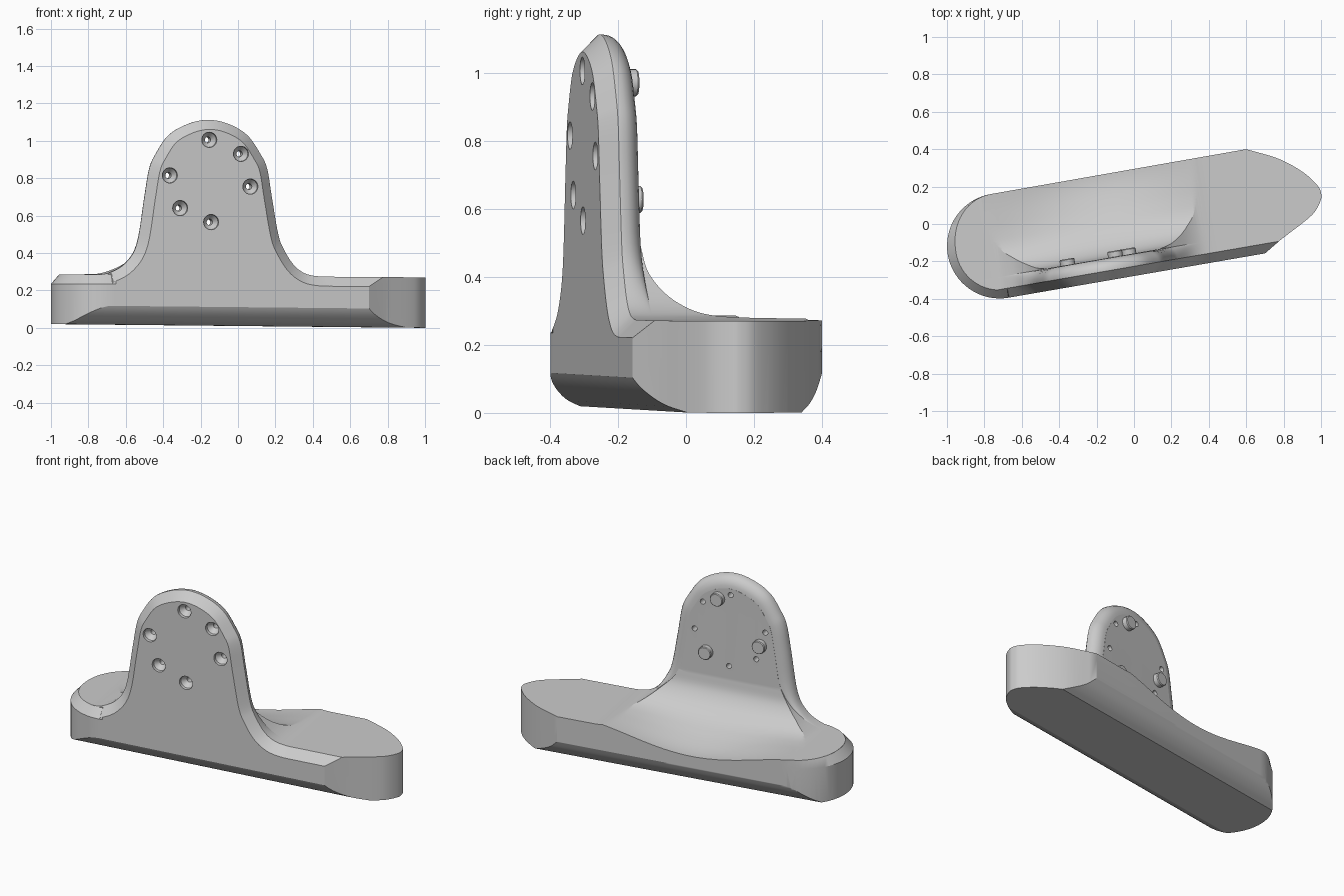
import bpy, bmesh, math
from mathutils import Vector, Matrix

cube = bpy.data.objects.get("Cube")
if cube:
    bpy.data.objects.remove(cube, do_unlink=True)

TURN = math.radians(9.8)      # whole bracket is turned about z
FRONT, BACK = -0.274, -0.155  # front and back planes of the upright plate

grey = bpy.data.materials.new("light_grey")
grey.use_nodes = True
grey.diffuse_color = (0.6, 0.6, 0.6, 1)
grey.node_tree.nodes["Principled BSDF"].inputs["Base Color"].default_value = (0.6, 0.6, 0.6, 1)


def smoothstep(a, b, t):
    t = min(max((t - a) / (b - a), 0), 1)
    return t * t * (3 - 2 * t)


def spline(points, steps=5):
    """Catmull-Rom curve through 2D points."""
    p = [Vector(q) for q in points]
    p = [p[0] * 2 - p[1]] + p + [p[-1] * 2 - p[-2]]
    out = []
    for a, b, c, d in zip(p, p[1:], p[2:], p[3:]):
        for i in range(steps):
            t = i / steps
            out.append(0.5 * (2 * b + (c - a) * t + (2 * a - 5 * b + 4 * c - d) * t * t
                              + (3 * b - a - 3 * c + d) * t ** 3))
    return out + [p[-2]]


def add_loft(bm, rings):
    """Skin closed rings and cap both ends."""
    loops = [[bm.verts.new(p) for p in ring] for ring in rings]
    n = len(loops[0])
    for a, b in zip(loops, loops[1:]):
        for i in range(n):
            j = (i + 1) % n
            bm.faces.new((a[i], a[j], b[j], b[i]))
    bm.faces.new(loops[0])
    bm.faces.new(loops[-1])


def make_object(name, lofts):
    bm = bmesh.new()
    for rings in lofts:
        add_loft(bm, rings)
    bmesh.ops.recalc_face_normals(bm, faces=bm.faces)
    mesh = bpy.data.meshes.new(name)
    bm.to_mesh(mesh)
    bm.free()
    mesh.materials.append(grey)
    obj = bpy.data.objects.new(name, mesh)
    bpy.context.collection.objects.link(obj)
    return obj


def activate(obj):
    bpy.ops.object.select_all(action='DESELECT')
    obj.select_set(True)
    bpy.context.view_layer.objects.active = obj


def combine(obj, other, operation):
    activate(obj)
    mod = obj.modifiers.new("cut", 'BOOLEAN')
    mod.operation, mod.solver, mod.object = operation, 'EXACT', other
    bpy.ops.object.modifier_apply(modifier=mod.name)
    bpy.data.objects.remove(other, do_unlink=True)


def finish(obj):
    obj.data.transform(Matrix.Rotation(TURN, 4, 'Z'))
    activate(obj)
    bpy.ops.object.shade_smooth_by_angle(angle=math.radians(30))


# Front silhouette: arched plate flaring into the base, front chamfer, rounded back edge
outline = [Vector((-1.2, .287))] + spline(
    [(-.80, .285), (-.735, .295), (-.65, .345), (-.587, .45),
     (-.546, .7), (-.52, .85), (-.485, .93), (-.415, 1.03), (-.31, 1.09),
     (-.2, 1.112), (-.09, 1.09), (.012, 1.03), (.083, .93), (.12, .85),
     (.145, .7), (.18, .5), (.21, .42), (.265, .335), (.327, .29),
     (.40, .275), (.48, .273)]) + [Vector((1.2, .268))]
normals = []
for i in range(len(outline)):
    t = (outline[min(i + 1, len(outline) - 1)] - outline[max(i - 1, 0)]).normalized()
    normals.append(Vector((t.y, -t.x)))   # points into the solid


def silhouette(v, inset, fade):
    ring = [(-1.2, v, -.1)]
    for p, n in zip(outline, normals):
        q = p + n * inset * (smoothstep(.28, .55, p.y) if fade else 1)
        ring.append((q.x, v, q.y))
    return ring + [(1.2, v, -.1)]


rings = [silhouette(-.30, .077, False), silhouette(-.223, 0, False)]
for k in range(7):
    a = k / 6 * math.pi / 2
    rings.append(silhouette(-.216 + .06 * math.sin(a), .07 * (1 - math.cos(a)), True))
rings.append(silhouette(.5, .07, True))
body = make_object("bracket_body", [rings])

# Plan outline: round left end with a fading chamfer, pointed right end
nose = spline([(.765, -.213), (.91, -.137), (.968, -.096), (1.005, -.045), (1.014, -.01),
               (1.0, .04), (.934, .123), (.818, .214), (.659, .292)], 4)


def plan(z, chamfer):
    ring = [(-.71, FRONT, z), (.664, FRONT, z)] + [(p.x, p.y, z) for p in nose]
    for k in range(33):
        t = k / 32
        a = math.pi * (.5 + t)
        r = .281 - .045 * chamfer * smoothstep(0, .5, t)
        ring.append((-.728 + r * math.cos(a), .007 + r * math.sin(a), z))
    return ring


plan_solid = make_object("plan_cutter", [[plan(-.1, 0), plan(.235, 0), plan(.285, 1), plan(1.3, 1)]])

# Side section: curved lower edges, plate back, fillet to the base and a shallow rear dip
underside = spline([(.31, .155), (.29, .11), (.265, .062), (.235, .027), (.20, 0)]) + \
            spline([(-.15, 0), (-.20, .022), (-.245, .06), (-.274, .10), (-.295, .15)])
fillet = spline([(BACK, .49), (-.14, .41), (-.10, .35), (-.045, .312), (.01, .295),
                 (.08, .29), (.16, .29), (.24, .29), (.33, .29)])


def section(u):
    bell = max(0, 1 - ((u + .17) / .68) ** 2) ** 2
    ring = [(u, p.x, p.y + .01 - .01 * u) for p in underside]
    ring += [(u, -.4, .4), (u, -.4, 1.3), (u, BACK, 1.3)]
    for p in fillet:
        ring.append((u, p.x, p.y - .10 * bell * smoothstep(-.15, .29, p.x)))
    return ring


side_solid = make_object("side_cutter", [[section(-1.3 + 2.6 * k / 40) for k in range(41)]])

combine(body, plan_solid, 'INTERSECT')
combine(body, side_solid, 'INTERSECT')


def disc(u, v, z, r, n=24):
    return [(u + r * math.cos(2 * math.pi * k / n), v, z + r * math.sin(2 * math.pi * k / n))
            for k in range(n)]


# Six countersunk screw holes through the plate
holes = [(-.203, 1.005), (-.031, .93), (.02, .755), (-.193, .565), (-.361, .64), (-.417, .815)]
steps = [(-.30, .042), (-.255, .040), (-.225, .016), (-.10, .016)]
drills = make_object("hole_cutter", [[disc(u, v, z, r) for v, r in steps] for u, z in holes])
combine(body, drills, 'DIFFERENCE')
finish(body)
weighted = body.modifiers.new("flat_normals", 'WEIGHTED_NORMAL')
weighted.keep_sharp = True

# Three locating pegs on the back of the plate
for name, u, z in (("upper_peg", -.127, .97), ("right_peg", -.386, .728), ("left_peg", -.054, .627)):
    profile = [(BACK - .03, .04), (BACK + .027, .04), (BACK + .032, .036)]
    finish(make_object(name, [[disc(u, v, z, r) for v, r in profile]]))
